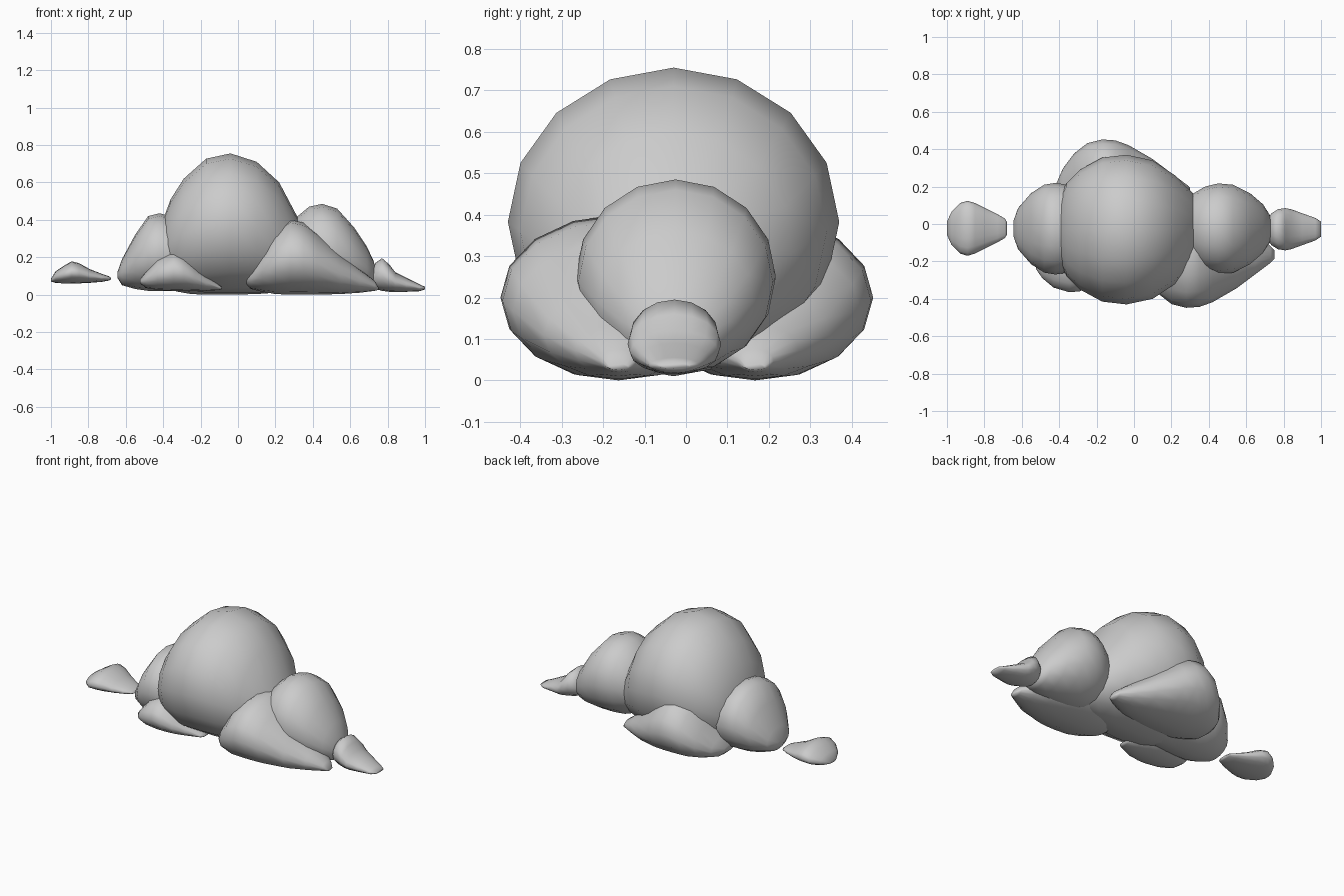
import bpy, bmesh
from math import cos, sin, tau

SEGMENTS = 16


def puff(name, cy, rings, dx=0.0):
    """Loft elliptical rings along x; each ring is (x, y radius, bottom z, top z)."""
    bm = bmesh.new()
    loops = []
    for x, ry, zb, zt in rings:
        zc, rz = (zb + zt) / 2, (zt - zb) / 2
        loops.append([bm.verts.new((x + dx, cy + ry * cos(tau * i / SEGMENTS),
                                    zc + rz * sin(tau * i / SEGMENTS)))
                      for i in range(SEGMENTS)])
    for a, b in zip(loops, loops[1:]):
        for i in range(SEGMENTS):
            j = (i + 1) % SEGMENTS
            bm.faces.new((a[i], a[j], b[j], b[i]))
    bm.faces.new(loops[0])
    bm.faces.new(loops[-1])
    bmesh.ops.recalc_face_normals(bm, faces=bm.faces)
    for f in bm.faces:
        f.smooth = True
    mesh = bpy.data.meshes.new(name)
    bm.to_mesh(mesh)
    bm.free()
    obj = bpy.data.objects.new(name, mesh)
    bpy.context.collection.objects.link(obj)
    return obj


# Large central puff
puff("main_puff", -0.03, [
    (-0.43, 0.07, 0.15, 0.31), (-0.39, 0.19, 0.08, 0.43), (-0.36, 0.25, 0.06, 0.51),
    (-0.29, 0.32, 0.03, 0.62), (-0.17, 0.385, 0.01, 0.727), (-0.04, 0.40, 0.01, 0.755),
    (0.10, 0.37, 0.01, 0.71), (0.22, 0.29, 0.02, 0.60), (0.31, 0.20, 0.03, 0.43),
    (0.40, 0.10, 0.05, 0.25), (0.45, 0.04, 0.08, 0.15)])

# Side puffs, each with a rounded end and a tapered tail
left_and_right = {
    "left_puff": [
        (-0.645, 0.04, 0.09, 0.12), (-0.62, 0.11, 0.05, 0.19), (-0.55, 0.19, 0.03, 0.32),
        (-0.48, 0.235, 0.02, 0.42), (-0.42, 0.245, 0.02, 0.435), (-0.33, 0.23, 0.02, 0.41),
        (-0.20, 0.17, 0.02, 0.30), (-0.05, 0.10, 0.02, 0.17), (0.05, 0.04, 0.03, 0.07)],
    "right_puff": [
        (0.20, 0.06, 0.15, 0.25), (0.25, 0.14, 0.08, 0.33), (0.32, 0.19, 0.04, 0.42),
        (0.38, 0.225, 0.02, 0.47), (0.45, 0.242, 0.015, 0.485), (0.53, 0.235, 0.015, 0.46),
        (0.62, 0.19, 0.02, 0.36), (0.69, 0.13, 0.03, 0.255), (0.725, 0.075, 0.04, 0.18),
        (0.735, 0.04, 0.06, 0.14)],
}
for name, rings in left_and_right.items():
    puff(name, -0.025, rings)

# Matching long puffs in front and behind
long_rings = [
    (0.035, 0.05, 0.06, 0.10), (0.07, 0.13, 0.03, 0.15), (0.13, 0.21, 0.015, 0.245),
    (0.20, 0.265, 0.003, 0.345), (0.28, 0.285, 0.0, 0.40), (0.35, 0.28, 0.0, 0.385),
    (0.42, 0.255, 0.0, 0.335), (0.55, 0.18, 0.003, 0.215), (0.65, 0.105, 0.01, 0.135),
    (0.73, 0.045, 0.02, 0.075), (0.75, 0.025, 0.025, 0.04)]
puff("front_long_puff", -0.163, long_rings)
puff("back_long_puff", 0.167, long_rings, -0.45)

# Small front left puff
puff("front_small_puff", -0.20, [
    (-0.525, 0.04, 0.06, 0.08), (-0.49, 0.09, 0.035, 0.125), (-0.43, 0.14, 0.025, 0.19),
    (-0.345, 0.165, 0.02, 0.23), (-0.29, 0.16, 0.02, 0.21), (-0.23, 0.13, 0.02, 0.155),
    (-0.17, 0.085, 0.02, 0.105), (-0.10, 0.04, 0.025, 0.05), (-0.085, 0.025, 0.03, 0.04)])

# Little wisp at the right tip
puff("right_wisp", -0.028, [
    (0.70, 0.04, 0.06, 0.10), (0.735, 0.085, 0.03, 0.17), (0.77, 0.107, 0.02, 0.195),
    (0.81, 0.113, 0.015, 0.16), (0.84, 0.107, 0.015, 0.12), (0.90, 0.085, 0.015, 0.09),
    (0.97, 0.06, 0.018, 0.055), (1.0, 0.04, 0.028, 0.042)])

# Detached wisp on the left
puff("left_wisp", -0.023, [
    (-1.0, 0.035, 0.07, 0.085), (-0.975, 0.09, 0.062, 0.125), (-0.93, 0.135, 0.06, 0.155),
    (-0.89, 0.147, 0.06, 0.178), (-0.85, 0.135, 0.06, 0.168), (-0.79, 0.105, 0.063, 0.135),
    (-0.73, 0.075, 0.068, 0.112), (-0.69, 0.052, 0.075, 0.098), (-0.68, 0.035, 0.08, 0.09)])
